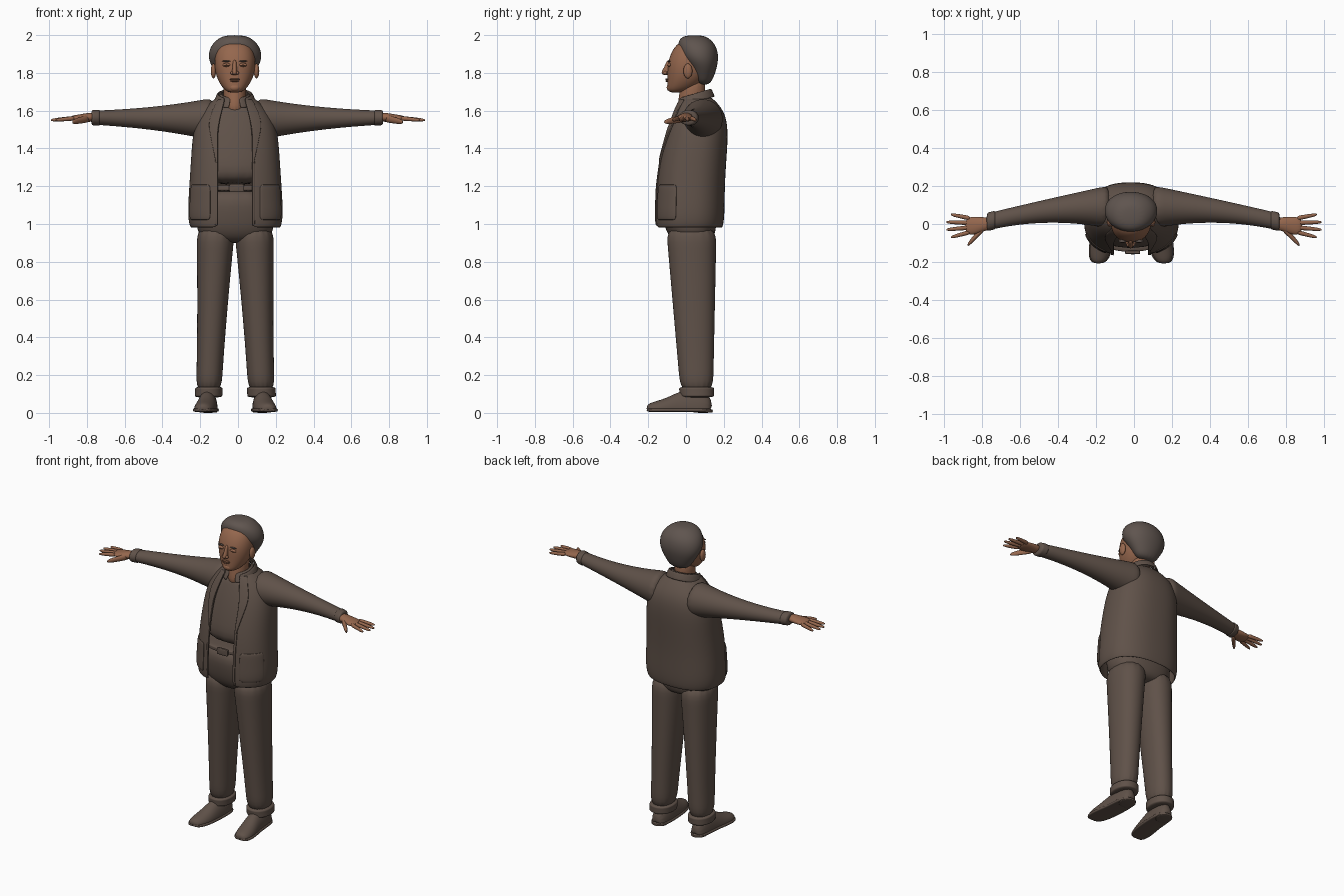
import bpy, bmesh
from math import sin, cos, asin, pi, copysign

default = bpy.data.objects.get("Cube")
if default:
    bpy.data.objects.remove(default)

AXIS = -.018  # the body stands slightly off centre, the hands do not


def material(name, *colour):
    made = bpy.data.materials.new(name)
    made.use_nodes = True
    made.diffuse_color = (*colour, 1)
    shader = made.node_tree.nodes["Principled BSDF"]
    shader.inputs["Base Color"].default_value = (*colour, 1)
    shader.inputs["Roughness"].default_value = .9
    return made


CLOTH = material("brown cloth", .115, .083, .066)
SKIN = material("warm skin", .3, .135, .075)
HAIR = material("grey brown hair", .115, .09, .078)
SHADED_SKIN = material("shaded skin", .2, .09, .05)


def span(first, last, count):
    return [first + (last - first) * i / (count - 1) for i in range(count)]


def power(value, exponent):
    return copysign(abs(value) ** (2 / exponent), value)


def finish(name, mat, verts, faces, thickness=0, levels=2):
    """Make a smooth object, shifted onto the body axis."""
    mesh = bpy.data.meshes.new(name)
    shifted = [(x + AXIS * max(0, 1 - abs(x)), y, z) for x, y, z in verts]
    mesh.from_pydata(shifted, [], faces)
    bm = bmesh.new()
    bm.from_mesh(mesh)
    bmesh.ops.recalc_face_normals(bm, faces=bm.faces)
    for face in bm.faces:
        face.smooth = True
    bm.to_mesh(mesh)
    bm.free()
    mesh.materials.append(mat)
    obj = bpy.data.objects.new(name, mesh)
    bpy.context.collection.objects.link(obj)
    if thickness:
        shell = obj.modifiers.new("thickness", 'SOLIDIFY')
        shell.thickness = thickness
        shell.offset = 0
    subdivision = obj.modifiers.new("smooth", 'SUBSURF')
    subdivision.levels = subdivision.render_levels = levels


def grid_faces(rows, count, closed):
    columns = count if closed else count - 1
    return [(row * count + i, row * count + (i + 1) % count,
             (row + 1) * count + (i + 1) % count, (row + 1) * count + i)
            for row in range(rows - 1) for i in range(columns)]


def loft(name, mat, rings, axis='z', side=1, count=16, exponent=2, floor=0, levels=2):
    """Skin rings (position, centre u, centre v, radius u, radius v) along an axis."""
    verts = []
    for position, u, v, radius_u, radius_v in rings:
        for i in range(count):
            turn = 2 * pi * i / count
            a = u + radius_u * power(sin(turn), exponent)
            b = v - radius_v * power(cos(turn), exponent)
            x, y, z = {'z': (a, b, position), 'x': (position, a, b), 'y': (a, position, b)}[axis]
            verts.append((side * x, y, max(floor, z)))
    last = len(verts)
    caps = [tuple(range(count)), tuple(range(last - count, last))]
    finish(name, mat, verts, grid_faces(len(rings), count, True) + caps, levels=levels)


def upright(name, mat, rows, **options):
    """Loft from rows of height, half width, front and back."""
    rings = [(z, 0, (front + back) / 2, half, (back - front) / 2) for z, half, front, back in rows]
    loft(name, mat, rings, **options)


def blob(name, mat, centre, radii, side=1):
    x, y, z = centre
    wide, deep, tall = radii
    turns = span(.02, pi - .02, 9)
    rings = [(z - tall * cos(t), x, y, wide * sin(t), deep * sin(t)) for t in turns]
    loft(name, mat, rings, side=side, levels=1)


def digit(name, start, end, radius, side):
    """Tapered round-tipped finger or thumb."""
    rings = []
    for k in (0, .3, .6, .85, .97, 1):
        x, y, z = [a + (b - a) * k for a, b in zip(start, end)]
        thick = radius * (1 - .3 * k - .4 * k ** 12)
        rings.append((x, y, z, thick, thick))
    loft(name, SKIN, rings, axis='x', side=side, count=8)


# Jacket outline: height, half width, front, back
JACKET = [(.98, .235, -.16, .19), (1.04, .25, -.165, .2), (1.2, .24, -.16, .2),
          (1.35, .23, -.14, .21), (1.5, .22, -.1, .22), (1.6, .18, -.06, .2), (1.67, .09, -.03, .13)]


def section(z):
    for low, high in zip(JACKET, JACKET[1:]):
        if z <= high[0]:
            break
    k = (z - low[0]) / (high[0] - low[0])
    return [a + (b - a) * k for a, b in zip(low, high)][1:]


def opening(z):
    return min(.09, .05 + (1.67 - z) / 4)


def panel(name, heights, inner, outer=None, grow=0, thickness=.01, side=1, count=7):
    """Sheet on the jacket outline between two x rules, or all round the back."""
    verts, exponent = [], 2.4
    for z in heights:
        half, front, back = section(z)
        wide, deep = half + grow, (back - front) / 2 + grow
        begin = asin((inner(z) / wide) ** (exponent / 2))
        end = asin((outer(z) / wide) ** (exponent / 2)) if outer else 2 * pi - begin
        for turn in span(begin, end, count):
            verts.append((side * wide * power(sin(turn), exponent),
                          (front + back) / 2 - deep * power(cos(turn), exponent), z))
    finish(name, CLOTH, verts, grid_faces(len(heights), count, False), thickness)


def collar(name, bottom, top, gap):
    """Folded band, high at the nape and low at the throat."""
    verts = []
    for k in (0, .5, 1):
        radius = bottom + (top - bottom) * k
        for turn in span(gap, 2 * pi - gap, 19):
            back = -radius * cos(turn)
            verts.append((radius * sin(turn), .04 + back, 1.64 + .3 * back + .05 * k))
    finish(name, CLOTH, verts, grid_faces(3, 19, False), .01)


# Jacket, shirt, belt and trouser top
panel("jacket_body", [row[0] for row in JACKET], opening, count=33)
shirt = [(z, half - .02, front + .015, back - .02) for z, half, front, back in JACKET[2:6]]
upright("shirt", CLOTH, shirt + [(1.63, .08, -.03, .12)], exponent=2.4)
upright("belt", CLOTH, [(z, .21, -.15, .17) for z in span(1.17, 1.21, 4)], exponent=2.4)
loft("belt_buckle", CLOTH, [(y, .01, 1.19, .04, .022) for y in span(-.16, -.14, 4)], axis='y', exponent=8)
upright("trouser_hips", CLOTH, [(1.2, .2, -.14, .16), (1.05, .21, -.13, .17), (.96, .21, -.11, .16),
                                (.91, .16, -.07, .14), (.9, .05, -.02, .08)], exponent=2.4)
collar("shirt_collar", .1, .07, .3)
collar("jacket_collar", .11, .09, .6)


def leg_ring(z, grow=0):
    k = (1 - z) / .9
    front, back = -.03 - .08 * (1 - k), .145 + .02 * (1 - k)
    half = .07 + .037 * max(0, 1 - k) ** 1.5
    return z, .1 + .04 * k, (front + back) / 2, half + grow, (back - front) / 2 + grow


def sleeve_ring(k):
    radius = .046 + .073 * (1 - k) ** 2
    return .1 + .675 * k, .09 - .08 * k * k, 1.555 + .008 * k, radius, radius * (1 - .2 * k ** 4)


# Shoe outline: y, half width, top
SHOE = [(.14, .04, .09), (.06, .055, .13), (-.03, .055, .12), (-.1, .06, .08),
        (-.17, .055, .06), (-.21, .03, .045)]


def shoe_x(y):
    return .143 + max(0, -y) / 7


for side, label in ((1, "left_"), (-1, "right_")):
    # Jacket front details
    panel(label + "lapel", span(1.32, 1.66, 9), opening,
          lambda z: opening(z) + .01 + .05 * max(0, 1 - abs(z - 1.56) / .24), grow=.006, side=side)
    panel(label + "jacket_edge", span(.99, 1.34, 8), opening,
          lambda z: opening(z) + .015, grow=.003, side=side)
    panel(label + "pocket", span(1.02, 1.21, 5), lambda z: .13,
          lambda z: section(z)[0] * .98, grow=.005, side=side)

    # Sleeve with a banded cuff
    loft(label + "sleeve", CLOTH, [sleeve_ring(k) for k in span(0, 1, 10)], axis='x', side=side)
    cuff = [sleeve_ring(k) for k in span(.92, 1, 4)]
    loft(label + "cuff", CLOTH, [(x, y, z, wide + .004, tall + .004) for x, y, z, wide, tall in cuff],
         axis='x', side=side)

    # Hand
    loft(label + "palm", SKIN, [(.75, 0, 1.565, .033, .025), (.79, 0, 1.565, .037, .024),
                                (.84, -.01, 1.56, .05, .02), (.89, -.01, 1.56, .045, .012)],
         axis='x', side=side)
    for i, finger in enumerate(("little", "ring", "middle", "index")):
        tip = .965 if finger in ("little", "index") else .99
        digit(label + finger + "_finger", (.86, .03 - .024 * i, 1.56), (tip, .05 - .04 * i, 1.55),
              .014, side)
    digit(label + "thumb", (.78, -.01, 1.56), (.875, -.11, 1.54), .023, side)

    # Trouser leg with a turned hem
    loft(label + "trouser_leg", CLOTH, [leg_ring(z) for z in span(1, .1, 8)], side=side, exponent=2.2)
    loft(label + "hem", CLOTH, [leg_ring(z, .006) for z in span(.14, .08, 5)], side=side, exponent=2.2)

    # Shoe
    loft(label + "shoe", CLOTH, [(y, shoe_x(y), .02, half, top - .02) for y, half, top in SHOE],
         axis='y', side=side, floor=.01)
    loft(label + "sole", CLOTH, [(y, shoe_x(y), .015, half + .006, .01) for y, half, top in SHOE],
         axis='y', side=side, exponent=5)
    loft(label + "heel", CLOTH, [(z, shoe_x(0), .09, .05, .053) for z in span(0, .02, 4)], side=side)

    # Face details
    for part, mat, centre, radii in (
            ("ear", SKIN, (.114, .01, 1.81), (.015, .025, .04)),
            ("eyebrow", HAIR, (.045, -.09, 1.862), (.023, .008, .004)),
            ("eyelid", SKIN, (.043, -.088, 1.842), (.023, .01, .01)),
            ("eye", SHADED_SKIN, (.043, -.094, 1.84), (.016, .006, .004)),
            ("nostril", SKIN, (.013, -.11, 1.8), (.01, .01, .01))):
        blob(label + part, mat, centre, radii, side)

# Neck, head and face
upright("neck", SKIN, [(1.57, .06, -.06, .1), (1.68, .06, -.035, .1), (1.78, .065, -.03, .11)])
upright("head", SKIN, [(1.695, .03, -.085, -.02), (1.71, .055, -.1, .03), (1.74, .08, -.1, .08),
                       (1.79, .105, -.1, .12), (1.86, .113, -.1, .13), (1.93, .1, -.07, .12),
                       (1.97, .06, -.03, .09)], exponent=2.2)
upright("nose", SKIN, [(1.787, .01, -.12, -.08), (1.8, .016, -.135, -.08), (1.83, .011, -.115, -.08),
                       (1.87, .01, -.1, -.08)])
blob("upper_lip", SHADED_SKIN, (0, -.1, 1.766), (.03, .01, .005))
blob("lower_lip", SHADED_SKIN, (0, -.1, 1.757), (.025, .01, .005))
blob("chin", SKIN, (0, -.085, 1.722), (.03, .018, .02))

# Hair, receding at the forehead and full at the sides
upright("hair", HAIR, [(1.735, .06, .06, .125), (1.78, .09, .03, .15), (1.83, .125, .01, .165),
                       (1.88, .147, -.035, .175), (1.94, .135, -.045, .165), (1.98, .095, -.04, .13),
                       (2, .05, 0, .09)], exponent=2.1)
